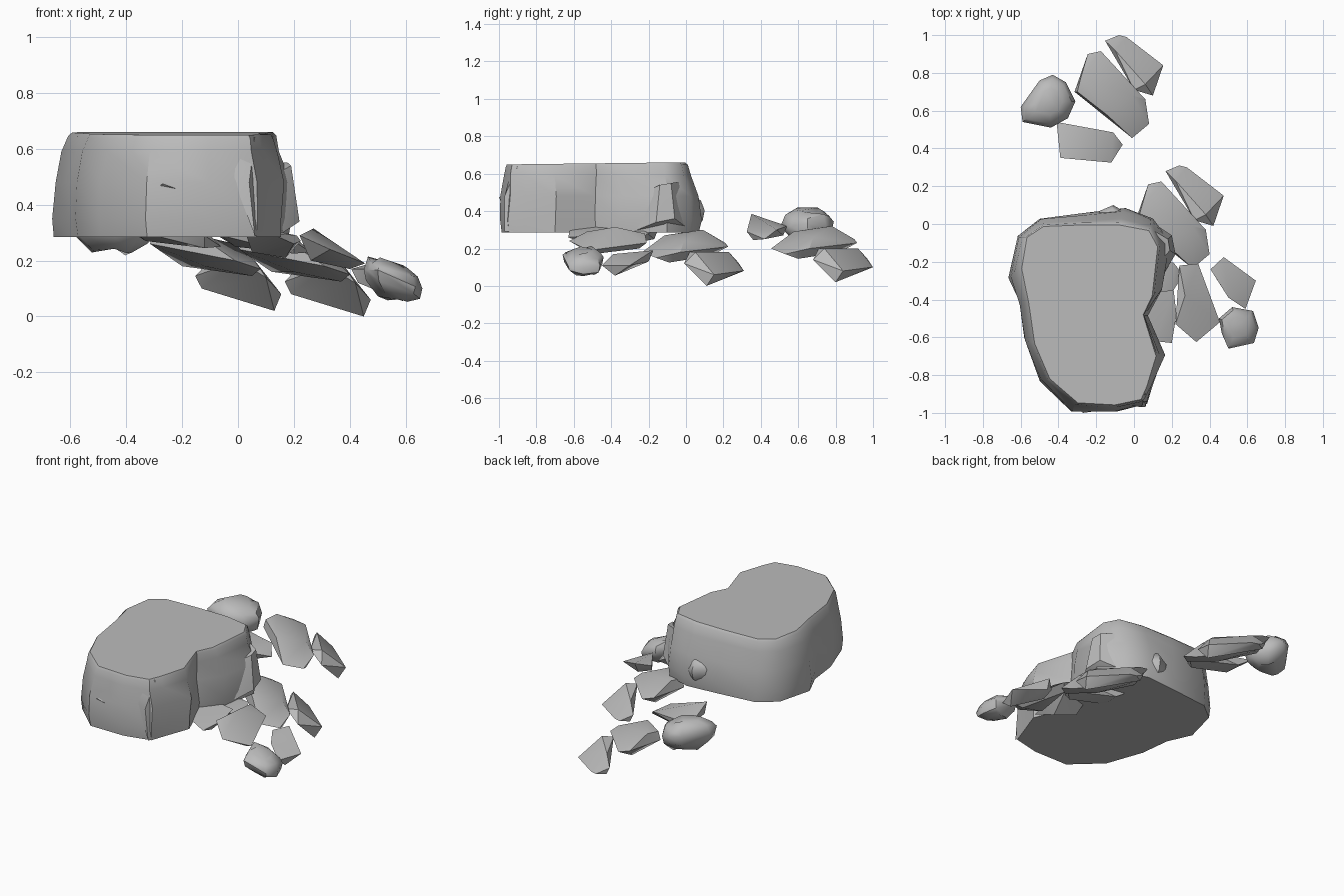
import bpy
import bmesh
import random
from mathutils import Vector

random.seed(4)

default_cube = bpy.data.objects.get("Cube")
if default_cube:
    bpy.data.objects.remove(default_cube, do_unlink=True)

# One plain stone colour for every part
stone = bpy.data.materials.new("stone_grey")
stone.use_nodes = True
stone_colour = (0.5, 0.5, 0.5, 1.0)
stone.diffuse_color = stone_colour
stone.node_tree.nodes["Principled BSDF"].inputs["Base Color"].default_value = stone_colour


def finish(name, bm, angle):
    """Turn a bmesh into a shaded stone object."""
    bmesh.ops.recalc_face_normals(bm, faces=bm.faces[:])
    mesh = bpy.data.meshes.new(name)
    bm.to_mesh(mesh)
    bm.free()
    mesh.materials.append(stone)
    obj = bpy.data.objects.new(name, mesh)
    bpy.context.collection.objects.link(obj)
    bpy.ops.object.select_all(action="DESELECT")
    obj.select_set(True)
    bpy.context.view_layer.objects.active = obj
    bpy.ops.object.shade_smooth_by_angle(angle=angle)
    return obj


def shard(name, corners, shift=(0, 0, 0), angle=0.6):
    """Angular stone: the convex hull of a few corners."""
    bm = bmesh.new()
    for corner in corners:
        bm.verts.new(Vector(corner) + Vector(shift))
    hull = bmesh.ops.convex_hull(bm, input=bm.verts[:])
    loose = set(hull["geom_interior"]) | set(hull["geom_unused"])
    bmesh.ops.delete(bm, geom=[v for v in loose if isinstance(v, bmesh.types.BMVert)], context="VERTS")
    return finish(name, bm, angle)


def loft(name, rings, angle):
    """Skin a stack of matching rings and cap both ends."""
    bm = bmesh.new()
    loops = [[bm.verts.new(point) for point in ring] for ring in rings]
    for lower, upper in zip(loops, loops[1:]):
        for i in range(len(lower)):
            j = (i + 1) % len(lower)
            bm.faces.new((lower[i], lower[j], upper[j], upper[i]))
    bm.faces.new(loops[0][::-1])
    bm.faces.new(loops[-1])
    return finish(name, bm, angle)


def pebble(name, outline, middle, height, slope, shift=(0, 0, 0)):
    """Lumpy stone: one outline repeated at shrinking sizes, tilted along x."""
    count = len(outline)
    centre_x = sum(x for x, y in outline) / count
    centre_y = sum(y for x, y in outline) / count
    rings = []
    for level, size in ((-0.5, 0.5), (-0.2, 0.92), (0.1, 1.0), (0.36, 0.85), (0.5, 0.5)):
        ring = []
        for x, y in outline:
            dx = (x - centre_x) * size
            dy = (y - centre_y) * size
            wobble = random.uniform(-0.014, 0.014)
            ring.append(Vector((centre_x + dx, centre_y + dy,
                                middle + level * height + slope * dx + wobble)) + Vector(shift))
        rings.append(ring)
    return loft(name, rings, 0.8)


# Great boulder: foot outline blended up to the flat top outline
foot = [(-.5, .03), (-.25, .06), (-.05, .08), (.1, .03), (.19, -.1), (.15, -.35),
        (.07, -.48), (.16, -.7), (.1, -.86), (.07, -.95), (-.1, -.99), (-.33, -.99),
        (-.5, -.83), (-.58, -.6), (-.6, -.42), (-.67, -.28), (-.61, -.06)]
crown = [(-.48, -.01), (-.27, 0), (-.07, 0), (.08, -.03), (.13, -.12), (.1, -.38),
         (.05, -.48), (.12, -.7), (.07, -.86), (.04, -.93), (-.1, -.96), (-.3, -.95),
         (-.45, -.82), (-.53, -.63), (-.56, -.42), (-.6, -.24), (-.57, -.07)]
boulder_rings = []
for z, blend, rough in ((.285, .15, 0), (.35, 0, .006), (.48, .15, .012),
                        (.59, .6, .008), (.642, .88, 0), (.655, 1.08, 0)):
    ring = []
    for low, high in zip(foot, crown):
        point = Vector(low).lerp(Vector(high), blend)
        tilt = (point.y + .5) * .012 if z > .6 else 0
        ring.append((point.x + random.uniform(-rough, rough),
                     point.y + random.uniform(-rough, rough), z + tilt))
    boulder_rings.append(ring)
loft("great_boulder", boulder_rings, 0.7)

# Broken pieces clinging to the boulder
shard("side_shard", [(.08, -.02, .56), (.18, -.08, .55), (.19, -.14, .54), (.12, -.22, .5),
                     (.2, -.06, .36), (.22, -.16, .34), (.16, -.26, .3), (.08, .02, .3)])
shard("front_ledge", [(-.32, -.96, .44), (-.2, -.96, .44), (-.2, -.99, .45),
                      (-.2, -.96, .49), (-.27, -1, .475)])
shard("corner_shard", [(-.02, -.93, .64), (.06, -.9, .64), (-.02, -.96, .5), (.04, -.97, .48),
                       (.06, -.97, .29), (.1, -.84, .29), (.09, -.84, .5)])

# Rubble trail: the same four stones appear behind and beside the boulder
outer_stone = [(-.153, .97, .145), (-.08, 1, .1), (-.04, .99, .1), (-.1, .92, .2), (.06, .74, .2),
               (.1, .68, .14), (.155, .84, .08), (.13, .8, .02), (-.13, .97, .1), (0, .71, .2)]
long_stone = [(-.245, .9, .25), (-.175, .915, .23), (-.28, .78, .32), (-.315, .7, .26),
              (-.3, .7, .31), (-.14, .575, .29), (-.01, .455, .2), (.08, .53, .17),
              (.06, .66, .2), (-.01, .68, .26), (.05, .6, .145), (-.2, .82, .18), (-.12, .6, .18)]
flat_stone = [(-.41, .54, .32), (-.39, .35, .385), (-.38, .36, .31), (-.12, .325, .29),
              (-.12, .36, .245), (-.06, .42, .25), (-.11, .485, .3), (-.33, .52, .27)]
round_stone = [(-.6, .62), (-.5, .76), (-.43, .79), (-.36, .75), (-.31, .65),
               (-.35, .56), (-.44, .51), (-.59, .54)]

for place, shift, lift in (("back", (0, 0, 0), 0), ("side", (.32, -.69, -.02), .09)):
    shard(place + "_outer_stone", outer_stone, shift)
    shard(place + "_long_stone", long_stone, shift)
    shard(place + "_flat_stone", flat_stone, shift)
    pebble(place + "_round_stone", round_stone, .32 + lift, .17, -.1, shift)

# Front rubble: four stones stepping down to the left
shard("front_outer_stone", [(.405, -.24, .17), (.475, -.175, .19), (.645, -.3, .11),
                            (.59, -.45, .11), (.5, -.39, .17), (.59, -.38, .055),
                            (.47, -.2, .13), (.43, -.28, .12)])
shard("front_long_stone", [(.24, -.22, .28), (.34, -.21, .23), (.455, -.52, .19),
                           (.33, -.625, .24), (.22, -.53, .29), (.27, -.38, .315),
                           (.4, -.5, .17), (.26, -.5, .2), (.3, -.25, .2)])
shard("front_flat_stone", [(.02, -.37, .33), (.21, -.35, .29), (.225, -.48, .27), (.2, -.63, .26),
                           (.11, -.62, .3), (.02, -.55, .32), (.17, -.5, .21), (.05, -.45, .23)])
pebble("front_round_stone", [(.45, -.5), (.52, -.44), (.63, -.46), (.66, -.55),
                             (.635, -.63), (.5, -.66), (.465, -.58)], .125, .12, -.4)
